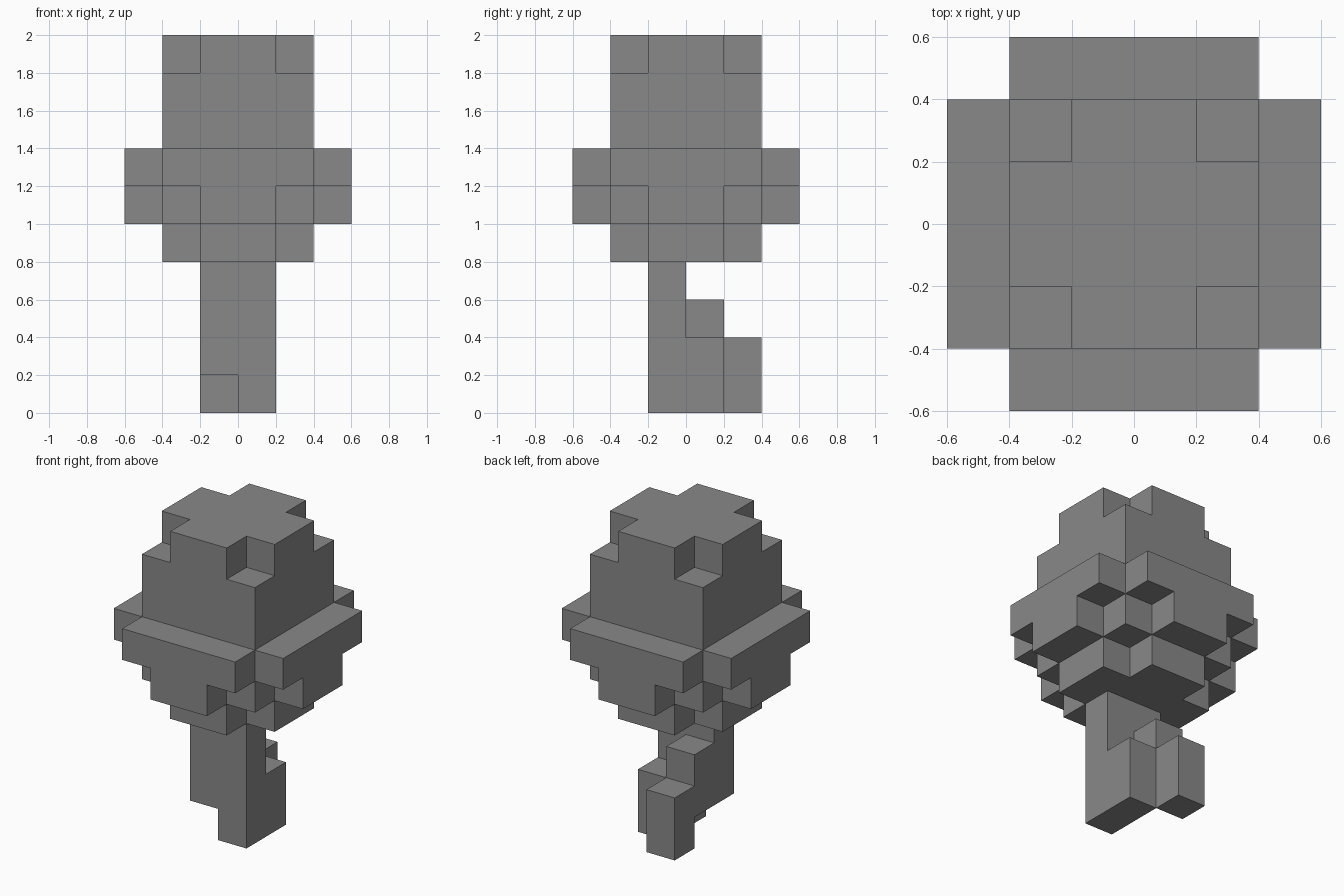
import bpy
import bmesh
from mathutils import Vector

cube = bpy.data.objects.get("Cube")
if cube:
    bpy.data.objects.remove(cube, do_unlink=True)

U = 0.2  # size of one block

grey = bpy.data.materials.new("plain_grey")
grey.use_nodes = True
colour = (0.25, 0.25, 0.25, 1)
grey.diffuse_color = colour
grey.node_tree.nodes["Principled BSDF"].inputs["Base Color"].default_value = colour


def prism(name, outline, bottom, top):
    """Extrude a flat outline, given in blocks, between two heights."""
    bm = bmesh.new()
    base = bm.faces.new([bm.verts.new((x * U, y * U, bottom * U)) for x, y in outline])
    sweep = bmesh.ops.extrude_face_region(bm, geom=[base], use_keep_orig=True)
    moved = [v for v in sweep["geom"] if isinstance(v, bmesh.types.BMVert)]
    bmesh.ops.translate(bm, verts=moved, vec=Vector((0, 0, (top - bottom) * U)))
    bmesh.ops.recalc_face_normals(bm, faces=bm.faces[:])
    mesh = bpy.data.meshes.new(name)
    bm.to_mesh(mesh)
    bm.free()
    mesh.materials.append(grey)
    obj = bpy.data.objects.new(name, mesh)
    bpy.context.collection.objects.link(obj)


def layer(name, corner, bottom, top):
    """Repeat one corner's points around four quarter turns."""
    outline = []
    for _ in range(4):
        outline += corner
        corner = [(-y, x) for x, y in corner]
    prism(name, outline, bottom, top)


def block(name, x0, x1, y0, y1, bottom, top):
    prism(name, [(x0, y0), (x1, y0), (x1, y1), (x0, y1)], bottom, top)


# Rounded head, stacked from notched layers
notched = [(2, 1), (1, 1), (1, 2)]
layer("head_base", notched, 4, 5)
layer("head_lower", [(3, 1), (2, 1), (2, 2), (1, 2), (1, 3)], 5, 6)
layer("head_rim", [(3, 2), (2, 2), (2, 3)], 6, 7)
layer("head_upper", [(2, 2)], 7, 9)
layer("head_cap", notched, 9, 10)

# Stem with stepped roots behind it
block("stem_left", 0, 1, -1, 0, 0, 4)
block("stem_right", -1, 0, -1, 0, 1, 4)
block("root_left", 0, 1, 0, 1, 0, 2)
block("root_step", -1, 0, 0, 1, 1, 3)
block("root_back", -1, 0, 1, 2, 0, 2)
